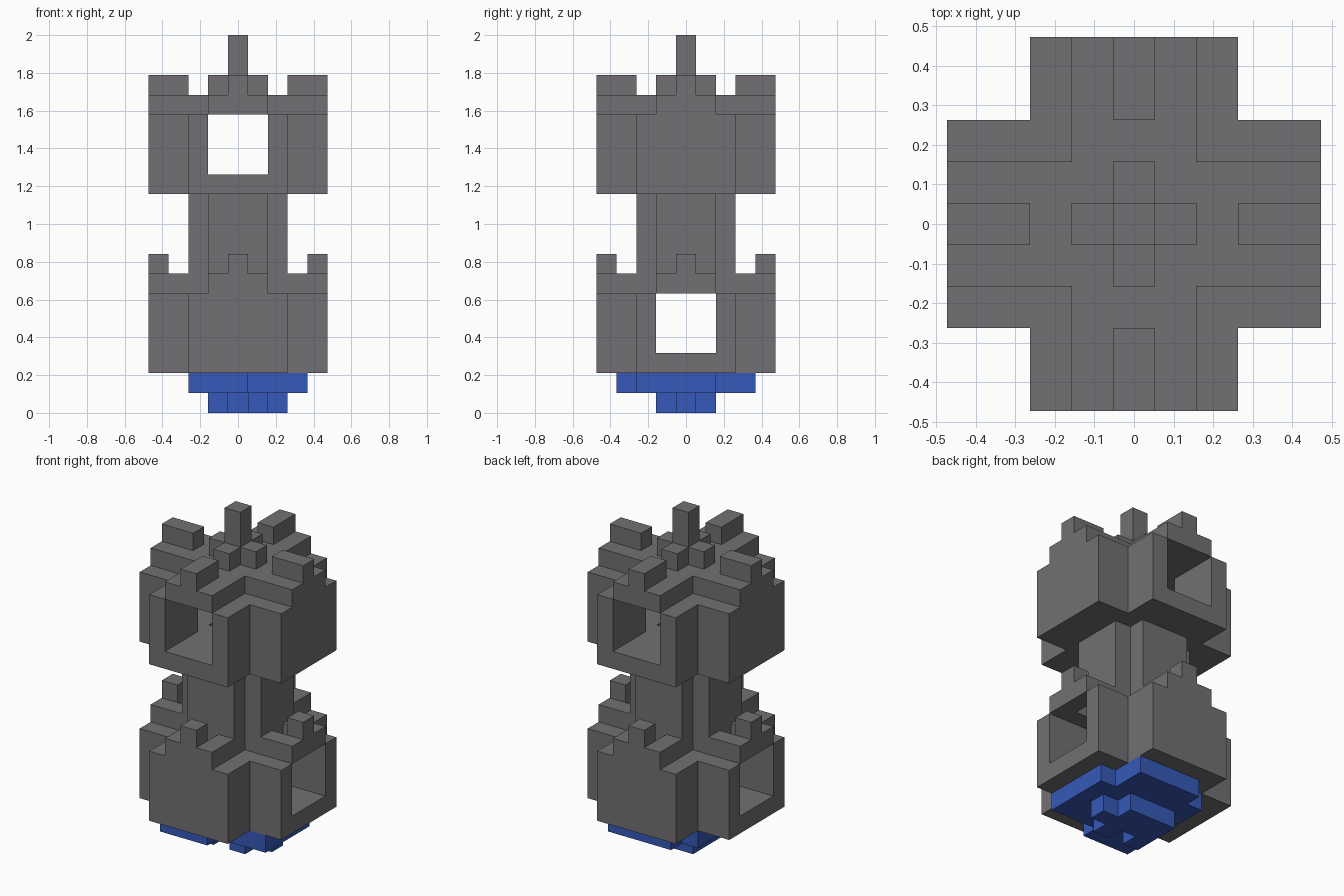
import bpy, bmesh
from mathutils import Vector

old = bpy.data.objects.get("Cube")
if old:
    bpy.data.objects.remove(old, do_unlink=True)

U = 2 / 19  # edge of one cube cell


def material(name, rgb):
    m = bpy.data.materials.new(name)
    m.use_nodes = True
    color = (*rgb, 1)
    m.diffuse_color = color
    m.node_tree.nodes["Principled BSDF"].inputs["Base Color"].default_value = color
    return m


grey = material("stone grey", (0.17, 0.163, 0.17))
blue = material("deep blue", (0.036, 0.1, 0.48))


# Cell helpers: all ranges are inclusive
def box(x0, x1, y0, y1, z0, z1):
    return {(x, y, z) for x in range(x0, x1 + 1)
            for y in range(y0, y1 + 1) for z in range(z0, z1 + 1)}


def plus(reach, half, z0, z1):
    return (box(-reach, reach, -half, half, z0, z1)
            | box(-half, half, -reach, reach, z0, z1))


def four_ways(r0, r1, z):
    """Single-cell-wide bars on each of the four arms."""
    return plus(r1, 0, z, z) - plus(r0 - 1, 0, z, z)


shaft = plus(1, 0, 6, 11)

# Foot: two irregular stepped blue layers
foot = box(-1, 1, -1, 1, 0, 0) - {(0, -1, 0)} | {(2, 0, 0)}
foot |= box(-2, 3, -2, 1, 1, 1) | box(-2, 2, 2, 2, 1, 1)
foot |= box(-1, 2, 3, 3, 1, 1) | box(-2, 0, -3, -3, 1, 1)

# Lower chamber: hollow cross, open along x
lower = plus(4, 2, 2, 5) - plus(3, 1, 3, 5) - box(-4, 4, -1, 1, 3, 5)
lower_roof = plus(4, 1, 6, 6) - four_ways(3, 3, 6) - shaft
lower_studs = four_ways(4, 4, 7)

# Hollow column joining the chambers
column = plus(2, 1, 7, 10) - shaft

# Upper chamber: hollow cross, open along y
upper = plus(4, 2, 11, 14) - plus(3, 1, 12, 14) - box(-1, 1, -4, 4, 12, 14) - shaft
upper_roof = plus(4, 1, 15, 15)
upper_studs = four_ways(3, 4, 16)
spire = plus(1, 0, 16, 16) | box(0, 0, 0, 0, 17, 18)

parts = {
    "foot": (foot, blue),
    "lower_chamber": (lower, grey),
    "lower_roof": (lower_roof, grey),
    "lower_studs": (lower_studs, grey),
    "column": (column, grey),
    "upper_chamber": (upper, grey),
    "upper_roof": (upper_roof, grey),
    "upper_studs": (upper_studs, grey),
    "spire": (spire, grey),
}
solid = set().union(*(cells for cells, _ in parts.values()))


# Skin the exposed sides of each part and merge the flat areas
def build(name, cells, mat):
    bm = bmesh.new()
    for cell in sorted(cells):
        center = Vector(cell) + Vector((0, 0, 0.5))
        for axis in range(3):
            for sign in (-1, 1):
                n = Vector((0, 0, 0))
                n[axis] = sign
                if tuple(int(c + d) for c, d in zip(cell, n)) in solid:
                    continue
                a = Vector((0, 0, 0))
                a[(axis + 1) % 3] = 0.5
                b = n.cross(a)
                mid = center + n / 2
                corners = (mid - a - b, mid + a - b, mid + a + b, mid - a + b)
                bm.faces.new([bm.verts.new(p * U) for p in corners])
    bmesh.ops.remove_doubles(bm, verts=bm.verts, dist=U / 100)
    bmesh.ops.dissolve_limit(bm, angle_limit=0.02, verts=bm.verts, edges=bm.edges)
    mesh = bpy.data.meshes.new(name)
    bm.to_mesh(mesh)
    bm.free()
    mesh.materials.append(mat)
    bpy.context.collection.objects.link(bpy.data.objects.new(name, mesh))


for name, (cells, mat) in parts.items():
    build(name, cells, mat)
